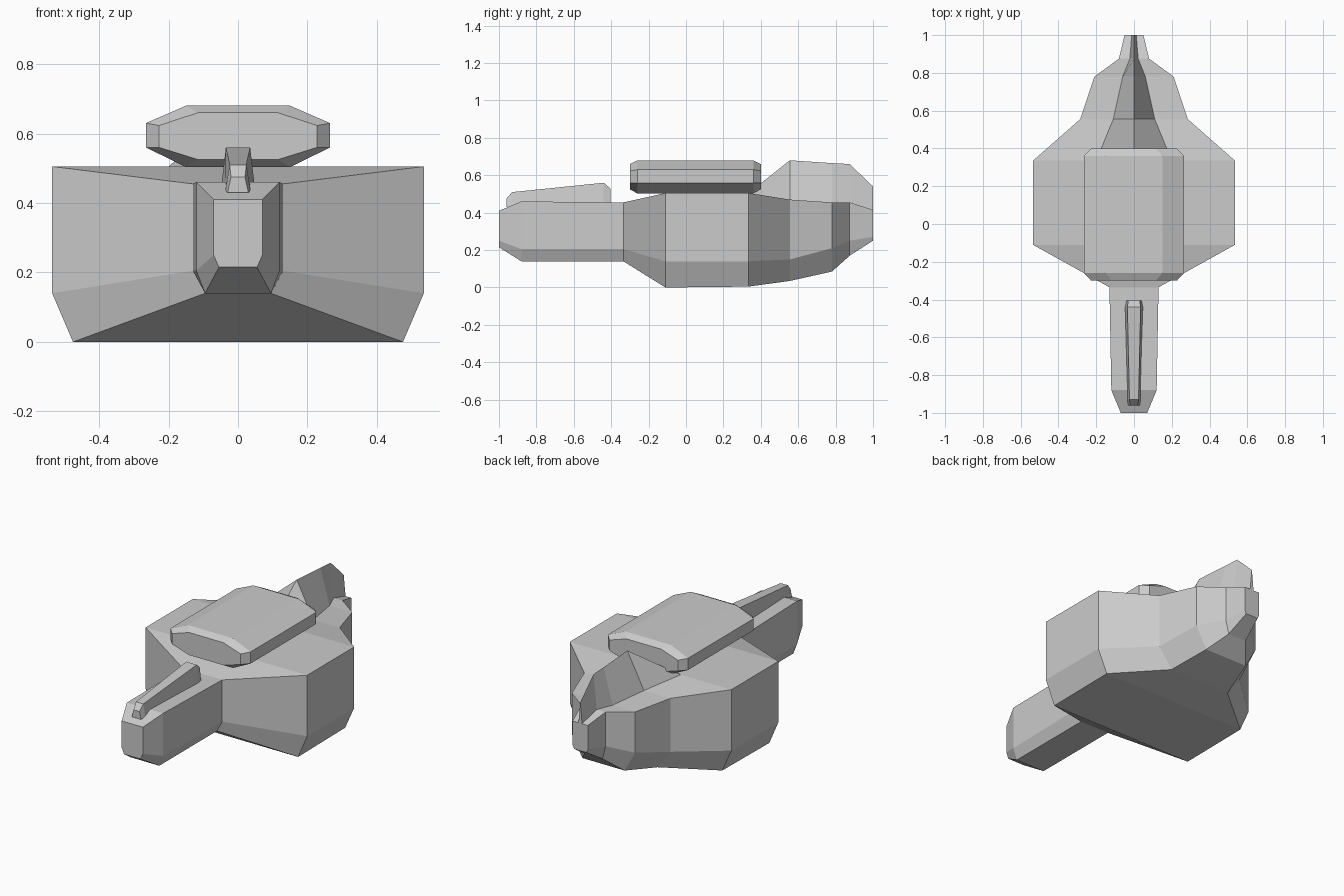
import bpy, bmesh

if "Cube" in bpy.data.objects:
    bpy.data.objects.remove(bpy.data.objects["Cube"])


def loft(name, sections):
    """Skin a list of (y, closed ring of (x, z)) sections and cap both ends."""
    bm = bmesh.new()
    rings = [[bm.verts.new((x, y, z)) for x, z in ring] for y, ring in sections]
    n = len(rings[0])
    for a, b in zip(rings, rings[1:]):
        for i in range(n):
            j = (i + 1) % n
            bm.faces.new((a[i], a[j], b[j], b[i]))
    bm.faces.new(rings[0])
    bm.faces.new(rings[-1])
    bmesh.ops.recalc_face_normals(bm, faces=bm.faces)
    mesh = bpy.data.meshes.new(name)
    bm.to_mesh(mesh)
    bm.free()
    obj = bpy.data.objects.new(name, mesh)
    bpy.context.collection.objects.link(obj)
    return obj


def mirrored(half):
    """Complete a right-hand half outline, sharing points on the centre line."""
    return half + [(-x, z) for x, z in reversed(half) if x > 0]


# Hull with nose and tail fin:
# y, ridge z, ridge foot x, half width, top z, chamfer z, bottom half width, bottom z
hull = [
    (-1.00, .41, .03, .07, .41, .25, .055, .215),
    (-.88, .46, .06, .12, .46, .205, .095, .14),
    (-.335, .455, .065, .13, .455, .205, .095, .14),
    (-.11, .505, .20, .535, .505, .14, .475, .0),
    (.335, .505, .20, .535, .505, .14, .475, .005),
    (.555, .68, .11, .285, .47, .15, .20, .035),
    (.78, .665, .06, .21, .455, .21, .14, .085),
    (.875, .66, .022, .08, .455, .25, .06, .17),
    (1.00, .54, .012, .05, .415, .27, .04, .25),
]
loft("hull", [(y, mirrored([(0, r), (f, t), (w, t), (w, c), (bw, b)]))
              for y, r, f, w, t, c, bw, b in hull])

# Flat bevelled canopy pad
outer = mirrored([(.15, .68), (.265, .63), (.265, .56), (.15, .503)])
inner = mirrored([(.115, .66), (.227, .623), (.227, .56), (.115, .525)])
loft("top_pad", [(-.30, inner), (-.26, outer), (.36, outer), (.40, inner)])

# Tapered rail on the nose: y, top half width, top z, bottom half width
rail = [(-.96, .02, .475, .03), (-.93, .024, .51, .037),
        (-.44, .035, .56, .05), (-.405, .03, .53, .042)]
loft("nose_rail", [(y, mirrored([(tw, t), (bw, .43)])) for y, tw, t, bw in rail])
